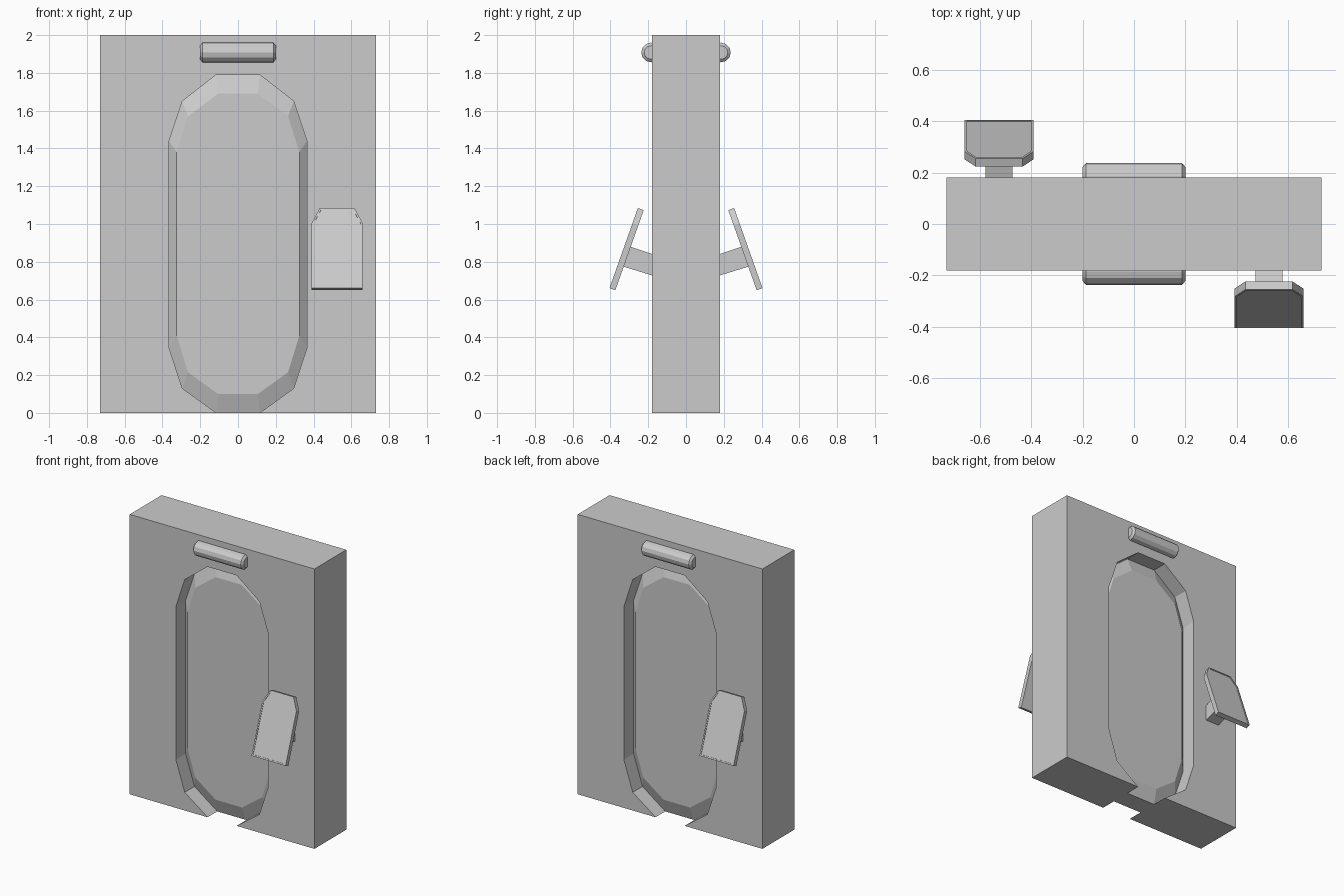
import bpy, bmesh, math
from mathutils import Matrix

if "Cube" in bpy.data.objects:
    bpy.data.objects.remove(bpy.data.objects["Cube"])


def loft(name, rings):
    """Join equal-length rings of points, capped at both ends."""
    bm = bmesh.new()
    loops = [[bm.verts.new(p) for p in r] for r in rings]
    n = len(loops[0])
    for a, b in zip(loops, loops[1:]):
        for i in range(n):
            j = (i + 1) % n
            bm.faces.new((a[i], a[j], b[j], b[i]))
    bm.faces.new(loops[0])
    bm.faces.new(loops[-1])
    bmesh.ops.recalc_face_normals(bm, faces=bm.faces)
    me = bpy.data.meshes.new(name)
    bm.to_mesh(me)
    bm.free()
    ob = bpy.data.objects.new(name, me)
    bpy.context.collection.objects.link(ob)
    return ob


def at_y(profile, y):
    return [(x, y, z) for x, z in profile]


def oval(half):
    """Mirror a right-hand half profile, running bottom left to bottom right."""
    return [(-x, z) for x, z in half] + half[::-1]


outer = oval([(0.115, 0), (0.295, 0.13), (0.365, 0.345),
              (0.365, 1.44), (0.295, 1.65), (0.115, 1.79)])
inner = oval([(0.105, 0.10), (0.265, 0.215), (0.325, 0.41),
              (0.325, 1.38), (0.265, 1.57), (0.105, 1.69)])

# Wall slab with the doorway cut through and open at the floor
wall = [(-0.73, 0)] + outer + [(0.73, 0), (0.73, 2), (-0.73, 2)]
loft("wall_frame", [at_y(wall, -0.18), at_y(wall, 0.18)])

# Door panel with chamfered rims on both sides
loft("door_panel", [at_y(inner, -0.105), at_y(outer, -0.07),
                    at_y(outer, 0.07), at_y(inner, 0.105)])

# Fittings repeated on both sides by a half turn
panel_shape = [(-0.135, -0.225), (0.135, -0.225), (0.135, 0.14),
               (0.092, 0.225), (-0.092, 0.225), (-0.135, 0.14)]
screen_shape = [(-0.125, -0.215), (0.125, -0.215), (0.125, 0.137),
                (0.086, 0.215), (-0.086, 0.215), (-0.125, 0.137)]
tilt = (Matrix.Translation((0.525, -0.33, 0.8725))
        @ Matrix.Rotation(math.radians(-19.5), 4, 'X'))

for side, angle in (("front", 0), ("back", math.pi)):
    turn = Matrix.Rotation(angle, 4, 'Z')

    # Lamp bar above the door
    rings = []
    for x, r in ((-0.2, 0.036), (-0.187, 0.052), (0.187, 0.052), (0.2, 0.036)):
        rings.append([(x, -0.185 + r * math.cos(i * math.pi / 6),
                       1.908 + r * math.sin(i * math.pi / 6)) for i in range(12)])
    loft(side + "_lamp", rings).data.transform(turn)

    # Tilted control panel with a slightly recessed screen
    panel = loft(side + "_control_panel",
                 [at_y(panel_shape, 0.033), at_y(panel_shape, 0),
                  at_y(screen_shape, 0), at_y(screen_shape, 0.004)])
    panel.data.transform(turn @ tilt)

    # Bracket joining the control panel to the wall
    arm = [(-0.17, 0.725), (-0.17, 0.838), (-0.295, 0.88), (-0.333, 0.775)]
    bracket = loft(side + "_panel_bracket",
                   [[(x, y, z) for y, z in arm] for x in (0.473, 0.578)])
    bracket.data.transform(turn)
